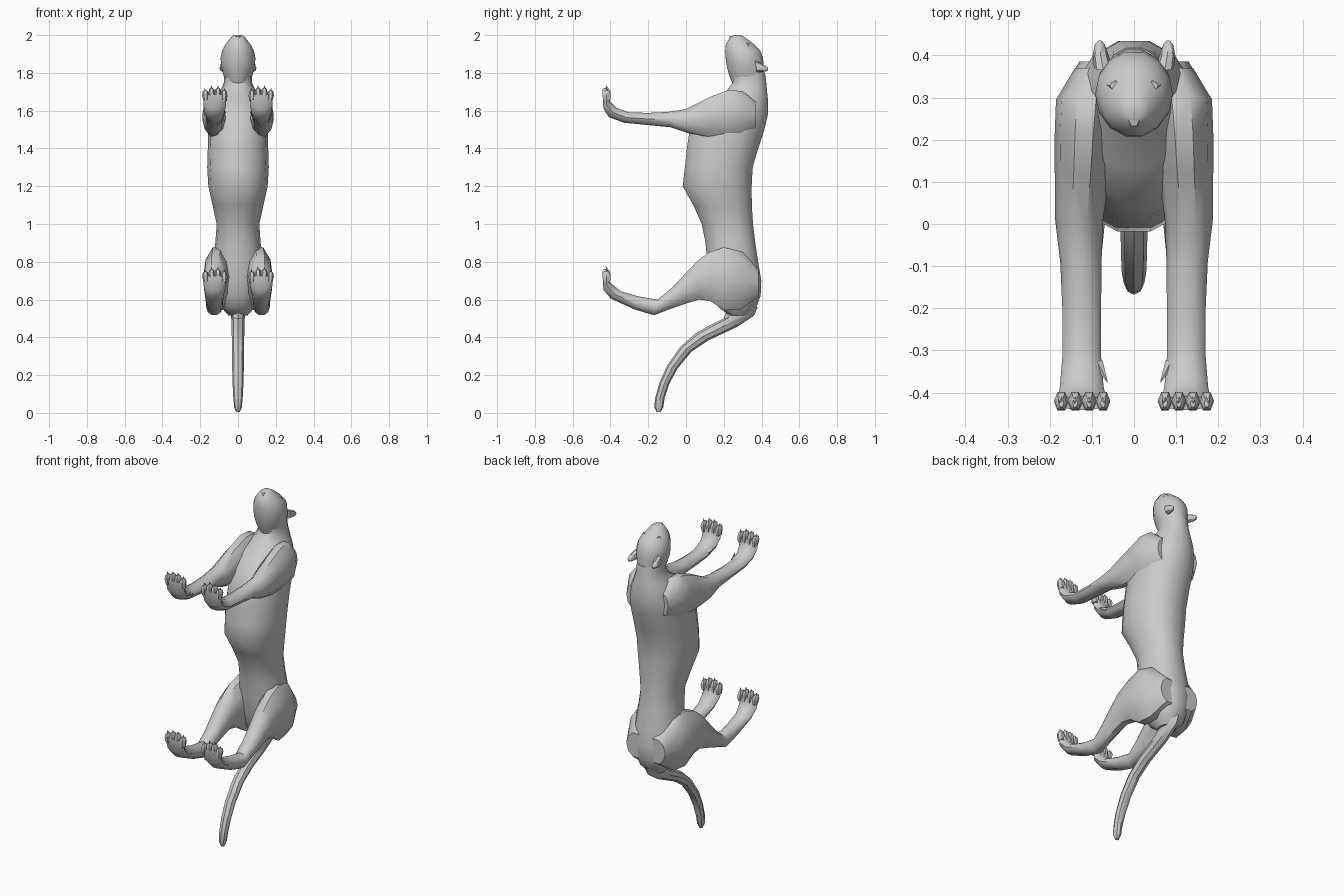
import bpy, bmesh, math
from mathutils import Vector

fur = bpy.data.materials.new("grey_fur")
fur.diffuse_color = (0.6, 0.6, 0.6, 1)


def finish(name, bm, angle=40):
    bmesh.ops.recalc_face_normals(bm, faces=bm.faces)
    me = bpy.data.meshes.new(name)
    bm.to_mesh(me)
    bm.free()
    me.materials.append(fur)
    ob = bpy.data.objects.new(name, me)
    bpy.context.collection.objects.link(ob)
    bpy.ops.object.select_all(action='DESELECT')
    ob.select_set(True)
    bpy.context.view_layer.objects.active = ob
    bpy.ops.object.shade_smooth_by_angle(angle=math.radians(angle))
    return ob


def loft(name, rings, sides=12, x=None, w=None, sign=1, power=1.0, angle=40):
    """Each ring: y, z of one edge, y, z of the opposite edge, then x centre and half width."""
    bm = bmesh.new()
    loops = []
    for r in rings:
        ya, za, yb, zb = r[:4]
        xc, hw = (r[4], r[5]) if len(r) > 4 else (x, w)
        loop = []
        for i in range(sides):
            t = 2 * math.pi * i / sides
            c, s = math.cos(t), math.sin(t)
            c = math.copysign(abs(c) ** power, c)
            s = math.copysign(abs(s) ** power, s)
            loop.append(bm.verts.new((sign * (xc + hw * c),
                                      (ya + yb) / 2 + (ya - yb) / 2 * s,
                                      (za + zb) / 2 + (za - zb) / 2 * s)))
        loops.append(loop)
    for a, b in zip(loops, loops[1:]):
        for i in range(sides):
            j = (i + 1) % sides
            bm.faces.new((a[i], a[j], b[j], b[i]))
    bm.faces.new(loops[0])
    bm.faces.new(loops[-1])
    return finish(name, bm, angle)


def spike(name, base, tip, radius, sides=5):
    base, tip = Vector(base), Vector(tip)
    d = tip - base
    bm = bmesh.new()
    bmesh.ops.create_cone(bm, cap_ends=True, segments=sides, radius1=radius,
                          radius2=0.001, depth=d.length)
    bmesh.ops.transform(bm, matrix=d.to_track_quat('Z', 'Y').to_matrix().to_4x4(), verts=bm.verts)
    bmesh.ops.translate(bm, vec=(base + tip) / 2, verts=bm.verts)
    return finish(name, bm, 30)


# Torso and neck: front y, back y, height, half width
body = [(.23, .33, .515, .05), (.17, .375, .56, .09), (.14, .398, .62, .115),
        (.12, .402, .70, .13), (.11, .385, .80, .135), (.10, .37, .90, .12),
        (.08, .358, 1.0, .113), (.035, .352, 1.1, .135), (-.022, .352, 1.2, .157),
        (-.01, .357, 1.3, .163), (0, .387, 1.4, .16), (.015, .42, 1.5, .158),
        (.06, .438, 1.58, .15), (.13, .438, 1.65, .125), (.21, .432, 1.70, .095),
        (.245, .427, 1.75, .074), (.23, .42, 1.80, .075)]
loft("torso", [(f, z, b, z, 0, w) for f, b, z, w in body], 14, power=.92)

# Head with upturned muzzle
head = [(.245, .42, 1.74, .06), (.225, .418, 1.79, .078), (.212, .414, 1.84, .09),
        (.207, .41, 1.88, .092), (.205, .397, 1.915, .085), (.208, .37, 1.945, .071),
        (.22, .338, 1.97, .052), (.235, .31, 1.99, .036), (.25, .292, 2.0, .02)]
loft("head", [(f, z, b, z, 0, w) for f, b, z, w in head], 14)

# Tail
loft("tail", [(.22, .56, .38, .56, 0, .045), (.20, .50, .36, .515, 0, .036),
              (.10, .45, .27, .455, 0, .034), (.05, .42, .12, .385, 0, .033),
              (-.03, .35, .03, .325, 0, .032), (-.10, .25, -.045, .235, 0, .031),
              (-.14, .16, -.088, .155, 0, .029), (-.163, .08, -.113, .08, 0, .025),
              (-.168, .03, -.12, .03, 0, .02), (-.155, .004, -.135, .004, 0, .01)], 8)

fore = [(.37, 1.65, .37, 1.5, .09, .05), (.30, 1.71, .29, 1.46, .112, .073),
        (.22, 1.715, .21, 1.45, .118, .07), (.12, 1.675, .13, 1.455, .123, .065),
        (0, 1.612, .02, 1.475, .13, .057), (-.10, 1.595, -.08, 1.51, .126, .049),
        (-.20, 1.59, -.20, 1.522, .124, .046), (-.30, 1.592, -.33, 1.535, .124, .046),
        (-.365, 1.615, -.41, 1.565, .124, .052), (-.40, 1.65, -.438, 1.61, .123, .06),
        (-.408, 1.69, -.442, 1.685, .123, .062)]
hind = [(.385, .76, .385, .61, .07, .06), (.30, .86, .29, .54, .098, .08),
        (.20, .885, .20, .535, .11, .076), (.12, .855, .13, .585, .117, .068),
        (.06, .81, .07, .595, .122, .062), (-.01, .735, 0, .575, .125, .055),
        (-.08, .66, -.09, .545, .125, .047), (-.15, .602, -.17, .515, .125, .043),
        (-.25, .618, -.27, .545, .124, .042), (-.345, .645, -.40, .605, .124, .049),
        (-.40, .69, -.438, .65, .123, .058), (-.408, .73, -.442, .725, .123, .062)]

for side, s in (("left", 1), ("right", -1)):
    for leg, rings, top in (("front", fore, 1.69), ("hind", hind, .73)):
        loft(f"{leg}_leg_{side}", rings, 10, sign=s)
        # Toes and claws fan across the paw
        for k in range(4):
            off = (k - 1.5) * .033
            lift = .008 if k in (1, 2) else -.004
            xc = .123 + off
            loft(f"{leg}_toe_{side}_{k + 1}",
                 [(-.400, top - .04, -.440, top - .04, xc * .98, .013),
                  (-.395, top - .005 + lift, -.446, top - .005 + lift, xc, .0175),
                  (-.402, top + .015 + lift, -.444, top + .015 + lift, xc, .014),
                  (-.415, top + .023 + lift, -.435, top + .023 + lift, xc, .006)],
                 6, sign=s)
            spike(f"{leg}_claw_{side}_{k + 1}", (s * xc, -.412, top + .01 + lift),
                  (s * (xc + off * .1), -.425, top + .036 + lift), .008)
    # Dewclaw on the inner wrist
    spike(f"dewclaw_{side}", (s * .085, -.33, 1.575), (s * .063, -.375, 1.595), .013)

    # Ear: cupped wedge pointing backwards
    loft(f"ear_{side}", [(.365, 1.865, .375, 1.805, .073, .022),
                         (.40, 1.85, .40, 1.805, .079, .019),
                         (.425, 1.835, .425, 1.808, .081, .012),
                         (.435, 1.825, .435, 1.814, .081, .004)], 8, sign=s)
    # Brow ridge over the eye
    loft(f"brow_{side}", [(.315, 1.94, .345, 1.94, .045, .020),
                          (.318, 1.957, .338, 1.957, .043, .014)], 8, sign=s)

# Nose pad
loft("nose", [(.225, 1.975, .262, 1.99, 0, .018), (.23, 1.993, .262, 2.0, 0, .012)], 6)
